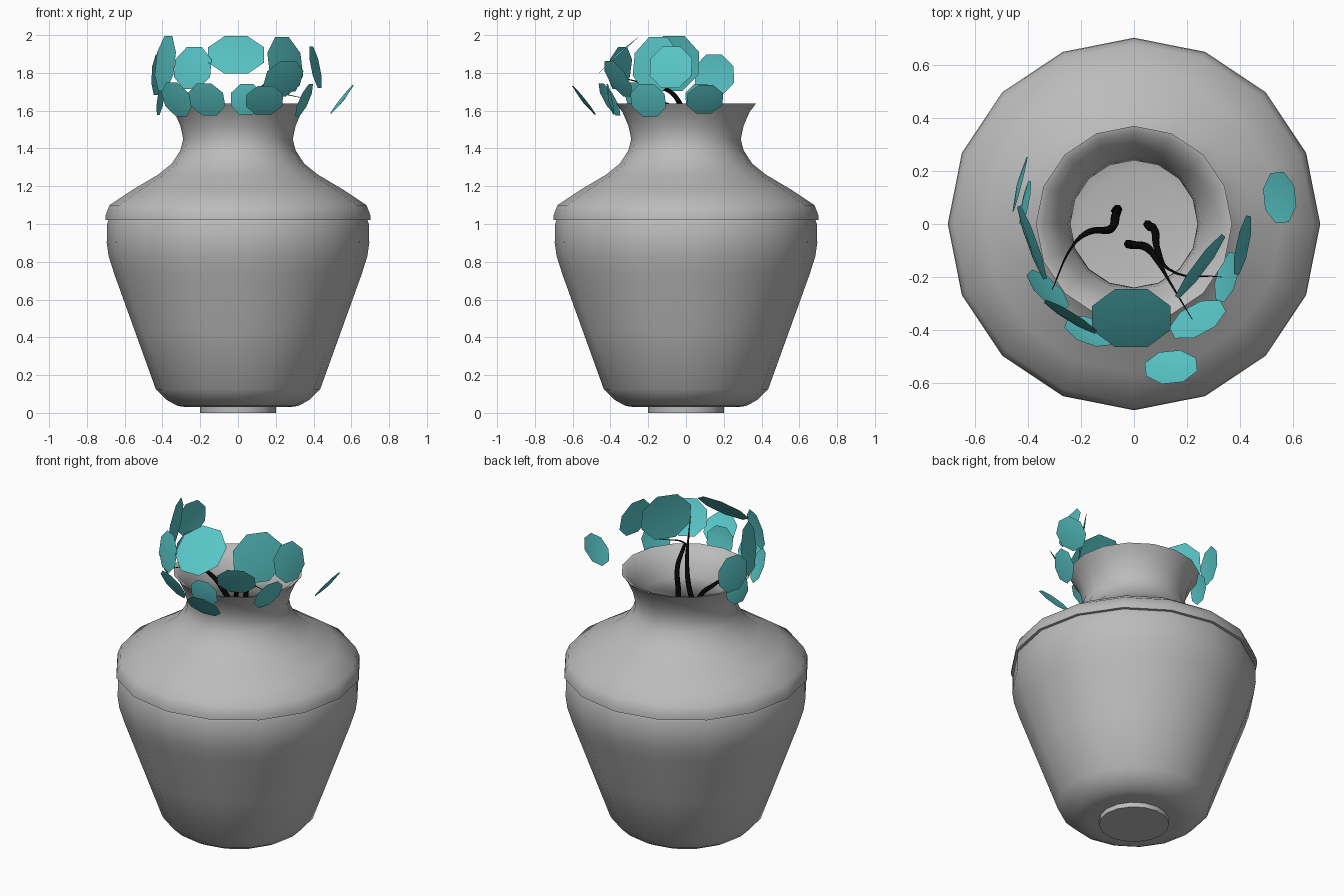
import bpy, bmesh, math
from mathutils import Vector

cube = bpy.data.objects.get("Cube")
if cube:
    bpy.data.objects.remove(cube)


def material(name, rgb):
    mat = bpy.data.materials.new(name)
    mat.use_nodes = True
    mat.diffuse_color = (*rgb, 1)
    mat.node_tree.nodes["Principled BSDF"].inputs["Base Color"].default_value = (*rgb, 1)
    return mat


clay = material("grey clay", (0.5, 0.5, 0.5))
teal = material("teal leaf", (0.1, 0.57, 0.58))
bark = material("black stem", (0.002, 0.002, 0.002))


def add_mesh(name, bm, mat):
    mesh = bpy.data.meshes.new(name)
    bm.to_mesh(mesh)
    bm.free()
    mesh.materials.append(mat)
    obj = bpy.data.objects.new(name, mesh)
    bpy.context.collection.objects.link(obj)
    return obj


def smooth(obj, degrees):
    bpy.ops.object.select_all(action='DESELECT')
    obj.select_set(True)
    bpy.context.view_layer.objects.active = obj
    bpy.ops.object.shade_smooth_by_angle(angle=math.radians(degrees))


def lathe(name, profile, sides, mat):
    bm = bmesh.new()
    pts = [bm.verts.new((r, 0, z)) for r, z in profile]
    edges = [bm.edges.new(pair) for pair in zip(pts, pts[1:])]
    bmesh.ops.spin(bm, geom=pts + edges, cent=(0, 0, 0), axis=(0, 0, 1),
                   angle=math.tau, steps=sides, use_duplicate=False)
    bmesh.ops.remove_doubles(bm, verts=bm.verts, dist=0.0005)
    bmesh.ops.recalc_face_normals(bm, faces=bm.faces)
    return add_mesh(name, bm, mat)


# Vase: foot, tapering body, overhanging shoulder band, flared neck, hollow inside
outside = [(0, 0), (0.2, 0), (0.2, 0.03), (0.27, 0.03), (0.32, 0.037), (0.38, 0.07),
           (0.435, 0.125), (0.545, 0.43), (0.655, 0.735), (0.685, 0.83), (0.695, 0.9),
           (0.693, 1.0), (0.685, 1.02), (0.703, 1.02), (0.7, 1.05), (0.68, 1.1),
           (0.56, 1.18), (0.425, 1.26), (0.35, 1.32), (0.305, 1.39), (0.29, 1.45),
           (0.305, 1.52), (0.335, 1.59), (0.37, 1.637)]
inside = [(0.345, 1.63), (0.29, 1.55), (0.25, 1.48), (0.24, 1.42), (0.28, 1.33),
          (0.38, 1.23), (0.63, 1.06), (0.65, 0.9), (0.6, 0.72), (0.38, 0.14),
          (0.31, 0.08), (0.2, 0.06), (0, 0.06)]
smooth(lathe("vase", outside + inside, 16, clay), 50)


# Leaves: slightly cupped octagons, each with a centre, outward facing and radius
def leaf(name, centre, facing, radius):
    bm = bmesh.new()
    rim = [bm.verts.new((radius * math.cos(a), radius * math.sin(a), 0))
           for a in (math.tau * (i + 0.5) / 8 for i in range(8))]
    hub = bm.verts.new((0, 0, 0.012))
    for a, b in zip(rim, rim[1:] + rim[:1]):
        bm.faces.new((a, b, hub))
    obj = add_mesh(name, bm, teal)
    obj.location = centre
    obj.rotation_euler = Vector(facing).to_track_quat('Z', 'Y').to_euler()
    smooth(obj, 60)


leaves = [
    # upper ring
    ((-0.43, 0.15, 1.79), (-0.97, 0.25, 0.05), 0.115),
    ((-0.385, -0.07, 1.85), (-0.94, -0.34, 0.12), 0.158),
    ((-0.24, -0.35, 1.825), (-0.52, -0.85, 0.15), 0.122),
    ((-0.01, -0.355, 1.895), (0, -0.67, 0.74), 0.16),
    ((0.25, -0.16, 1.845), (0.8, -0.6, 0.15), 0.158),
    ((0.24, -0.36, 1.77), (0.4, -0.75, -0.5), 0.118),
    ((0.41, -0.08, 1.83), (0.96, -0.2, 0.2), 0.122),
    # lower ring
    ((-0.41, 0.08, 1.66), (-0.96, 0.2, 0.15), 0.09),
    ((-0.325, -0.25, 1.66), (-0.67, -0.7, -0.4), 0.105),
    ((-0.165, -0.405, 1.66), (-0.3, -0.85, -0.5), 0.105),
    ((0.045, -0.4, 1.66), (0.1, -0.97, -0.2), 0.09),
    ((0.14, -0.54, 1.655), (0.08, -0.78, -0.62), 0.105),
    ((0.35, -0.2, 1.655), (0.88, -0.25, -0.4), 0.102),
    ((0.55, 0.1, 1.66), (0.78, 0.08, -0.62), 0.103),
]
for i, (centre, facing, radius) in enumerate(leaves):
    leaf(f"leaf_{i + 1}", centre, facing, radius)


# Stems: tapered curves rising from the vase floor and bending out to the leaves
def stem(name, points):
    curve = bpy.data.curves.new(name, 'CURVE')
    curve.dimensions = '3D'
    curve.bevel_depth = 0.017
    curve.bevel_resolution = 1
    curve.resolution_u = 6
    spline = curve.splines.new('BEZIER')
    spline.bezier_points.add(len(points) - 1)
    for i, (bp, co) in enumerate(zip(spline.bezier_points, points)):
        bp.co = co
        bp.handle_left_type = bp.handle_right_type = 'AUTO'
        bp.radius = (1, 1, 0.9, 0.7, 0.3, 0.08)[i]
    curve.materials.append(bark)
    bpy.context.collection.objects.link(bpy.data.objects.new(name, curve))


stem("left_stem", [(-0.07, 0.05, 0.06), (-0.07, 0.03, 1.38), (-0.09, -0.02, 1.5),
                   (-0.17, -0.03, 1.58), (-0.23, -0.08, 1.63), (-0.31, -0.25, 1.66)])
stem("right_stem", [(0.06, -0.01, 0.06), (0.06, -0.01, 1.48), (0.08, -0.03, 1.63),
                    (0.09, -0.1, 1.71), (0.13, -0.17, 1.71), (0.33, -0.2, 1.67)])
stem("front_stem", [(0, -0.08, 0.06), (0, -0.08, 1.35), (0.05, -0.09, 1.53),
                    (0.09, -0.14, 1.66), (0.13, -0.21, 1.73), (0.22, -0.36, 1.78)])
